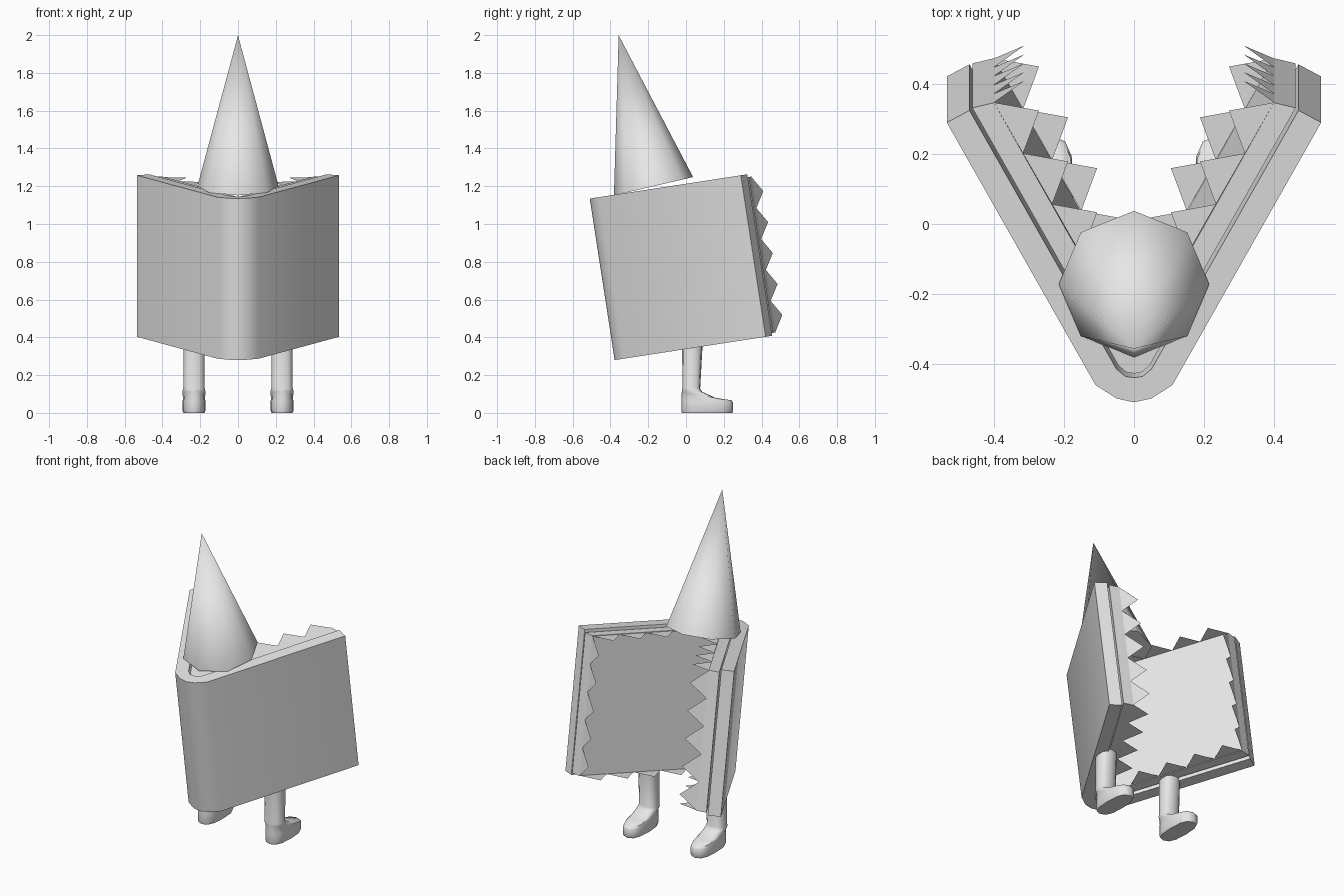
import bpy, bmesh, math
from mathutils import Matrix, Vector

if "Cube" in bpy.data.objects:
    bpy.data.objects.remove(bpy.data.objects["Cube"])

grey = bpy.data.materials.new("light_grey")
grey.diffuse_color = (0.8, 0.8, 0.8, 1)
grey.use_nodes = True
grey.node_tree.nodes["Principled BSDF"].inputs["Base Color"].default_value = grey.diffuse_color

TILT = Matrix.Rotation(math.radians(8.75), 4, 'X')   # the book leans toward its spine


def finish(name, bm, matrix=Matrix(), angle=40, solid=True):
    if solid:
        bmesh.ops.recalc_face_normals(bm, faces=bm.faces)
    bm.transform(matrix)
    me = bpy.data.meshes.new(name)
    bm.to_mesh(me)
    bm.free()
    me.materials.append(grey)
    ob = bpy.data.objects.new(name, me)
    bpy.context.collection.objects.link(ob)
    bpy.ops.object.select_all(action='DESELECT')
    ob.select_set(True)
    bpy.context.view_layer.objects.active = ob
    bpy.ops.object.shade_smooth_by_angle(angle=math.radians(angle))
    return ob


def mirrored(half):
    """Complete a half profile that starts on the centre line."""
    return [(-x, y) for x, y in reversed(half[1:])] + half


def folded_slab(name, outer, inner, z0, z1):
    """V-shaped slab between an outer and an inner profile."""
    bm = bmesh.new()
    cols = []
    for o, i in zip(mirrored(outer), mirrored(inner)):
        cols.append([bm.verts.new((*p, z)) for p, z in
                     ((o, z0), (o, z1), (i, z1), (i, z0))])
    for a, b in zip(cols, cols[1:]):
        for k in range(4):
            j = (k + 1) % 4
            bm.faces.new((a[k], a[j], b[j], b[k]))
    bm.faces.new(cols[0])
    bm.faces.new(cols[-1])
    return finish(name, bm, TILT)


# Book cover with rounded spine, and page block set slightly inside it
folded_slab("book_cover",
            [(0, -.331), (.05, -.32), (.11, -.281), (.535, .478)],
            [(0, -.26), (.025, -.256), (.05, -.235), (.47, .513)],
            .334, 1.199)
folded_slab("page_block",
            [(0, -.25), (.023, -.246), (.045, -.226), (.462, .518)],
            [(0, -.18), (.013, -.157), (.03, -.127), (.40, .533)],
            .349, 1.184)

# Jagged teeth round the top, bottom and open end of each page
END = Vector((.40, .533, 0))
ALONG = Vector((-.083, -.147, 0))            # one tooth pitch toward the spine
INWARD = Vector((-.087, .05, 0))             # tooth length, away from the page
LOW, HIGH = .352, 1.181
for side, label in ((1, "right"), (-1, "left")):
    bm = bmesh.new()

    def tooth(a, b):
        tip = (a + b) / 2 + INWARD
        bm.faces.new([bm.verts.new((p.x * side, p.y, p.z)) for p in (a, b, tip)])

    for z in (LOW, HIGH):
        for k in range(4):
            start = END + Vector((0, 0, z)) + ALONG * k
            tooth(start, start + ALONG)
    step = (HIGH - LOW) / 5
    for k in range(5):
        start = END + Vector((0, 0, LOW + step * k))
        tooth(start, start + Vector((0, 0, step)))
    finish(label + "_teeth", bm, TILT, solid=False)

# Pointed hat, eight sides, leaning back
bm = bmesh.new()
bmesh.ops.create_cone(bm, cap_ends=True, segments=8, radius1=.215, radius2=0, depth=.82)
bmesh.ops.remove_doubles(bm, verts=bm.verts, dist=.0001)
hat_matrix = (Matrix.Translation((0, -.172, 1.2)) @
              Matrix.Rotation(math.radians(13), 4, 'X') @
              Matrix.Translation((0, 0, .41)))
finish("pointed_hat", bm, hat_matrix, 50)

# Legs with shoes: rings of (back y, front y, half width, back z, front z)
RINGS = [(-.022, .245, .056, 0, 0), (-.025, .25, .061, .012, .012),
         (-.025, .25, .061, .06, .055), (-.024, .24, .058, .09, .067),
         (-.022, .16, .060, .115, .078), (-.02, .085, .060, .125, .112),
         (-.018, .075, .056, .135, .13), (-.022, .09, .056, .40, .40)]
SIDES = 12


def power(v):
    return math.copysign(abs(v) ** .75, v)


for side, label in ((1, "right"), (-1, "left")):
    bm = bmesh.new()
    rings = []
    for y0, y1, w, z0, z1 in RINGS:
        ring = []
        for k in range(SIDES):
            a = 2 * math.pi * k / SIDES
            t = (1 + power(math.cos(a))) / 2
            ring.append(bm.verts.new((side * .233 + w * power(math.sin(a)),
                                      y0 + (y1 - y0) * t, z0 + (z1 - z0) * t)))
        rings.append(ring)
    for a, b in zip(rings, rings[1:]):
        for k in range(SIDES):
            j = (k + 1) % SIDES
            bm.faces.new((a[k], a[j], b[j], b[k]))
    bm.faces.new(rings[0])
    bm.faces.new(rings[-1])
    finish(label + "_leg_and_shoe", bm, angle=50)
